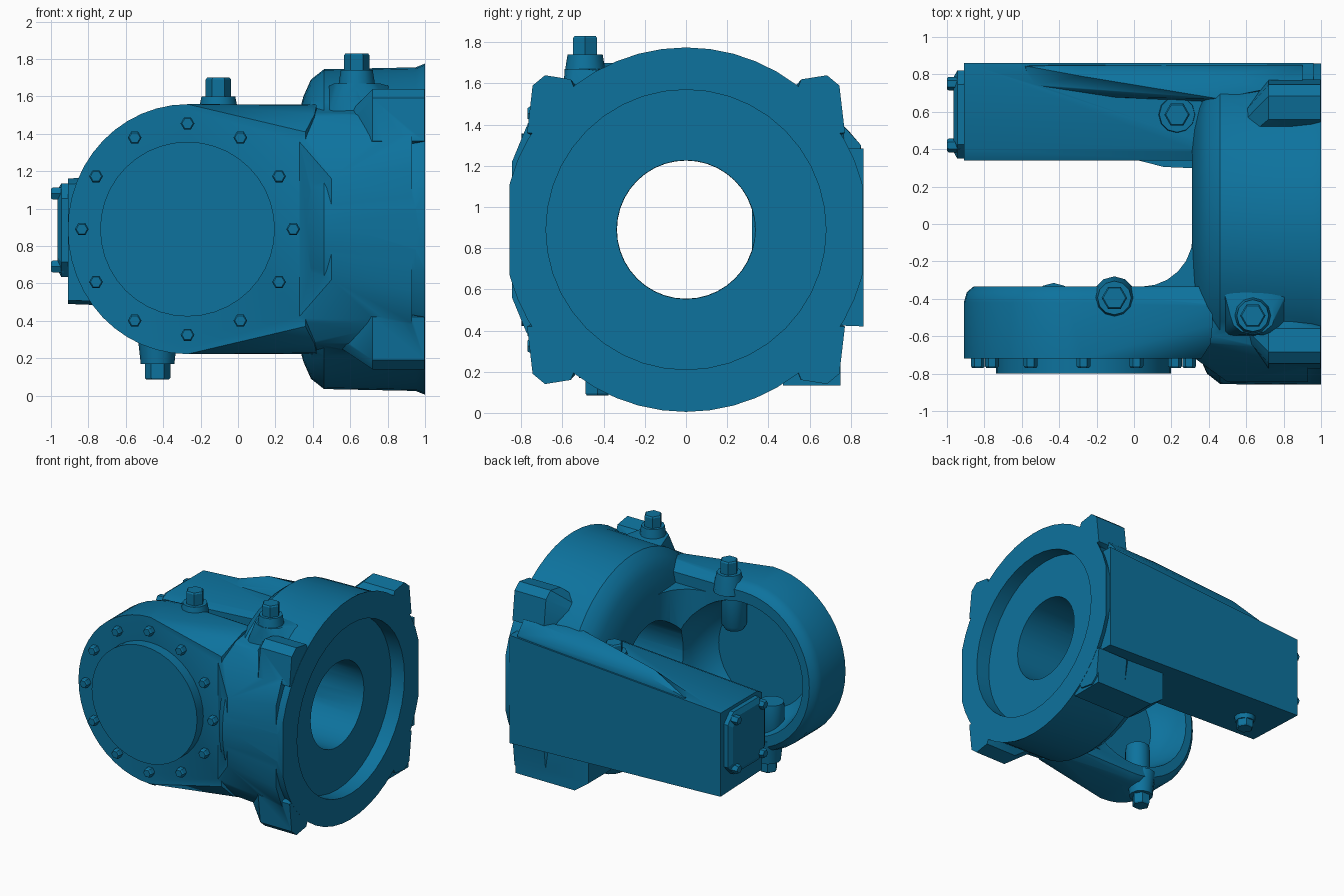
import bpy, bmesh, math
from mathutils import Vector, Matrix

if "Cube" in bpy.data.objects:
    bpy.data.objects.remove(bpy.data.objects["Cube"])

mat = bpy.data.materials.new("blue_paint")
mat.diffuse_color = (0.004, 0.17, 0.34, 1)
mat.use_nodes = True
mat.node_tree.nodes["Principled BSDF"].inputs["Base Color"].default_value = mat.diffuse_color
CZ = 0.89   # height of the main axis


def finish(name, bm):
    bmesh.ops.recalc_face_normals(bm, faces=bm.faces)
    me = bpy.data.meshes.new(name)
    bm.to_mesh(me)
    bm.free()
    me.materials.append(mat)
    ob = bpy.data.objects.new(name, me)
    bpy.context.collection.objects.link(ob)
    return ob


def hull(name, pts):
    bm = bmesh.new()
    for p in pts:
        bm.verts.new(p)
    bmesh.ops.convex_hull(bm, input=bm.verts)
    bmesh.ops.delete(bm, geom=[v for v in bm.verts if not v.link_faces], context='VERTS')
    bmesh.ops.dissolve_limit(bm, angle_limit=0.001, verts=bm.verts, edges=bm.edges)
    return finish(name, bm)


def box(name, x, y, z):
    return hull(name, [(a, b, c) for a in x for b in y for c in z])


def lathe(name, profile, origin, axis, n=12):
    """Turn (distance along axis, radius) points about an axis."""
    bm = bmesh.new()
    m = Matrix.Translation(origin) @ Vector(axis).to_track_quat('Z', 'Y').to_matrix().to_4x4()
    rings = [[bm.verts.new(m @ Vector((r * math.cos(2 * math.pi * i / n),
                                       r * math.sin(2 * math.pi * i / n), h)))
              for i in range(n)] for h, r in profile]
    for a, b in zip(rings, rings[1:]):
        for i in range(n):
            bm.faces.new((a[i], a[(i + 1) % n], b[(i + 1) % n], b[i]))
    bm.faces.new(rings[0])
    bm.faces.new(rings[-1])
    return finish(name, bm)


def prism_z(name, pts, z0, z1):
    bm = bmesh.new()
    f = bm.faces.new([bm.verts.new((x, y, z0)) for x, y in pts])
    g = bmesh.ops.extrude_face_region(bm, geom=[f])
    bmesh.ops.translate(bm, vec=(0, 0, z1 - z0),
                        verts=[v for v in g['geom'] if isinstance(v, bmesh.types.BMVert)])
    return finish(name, bm)


def combine(ob, other, op):
    other.hide_render = True
    mod = ob.modifiers.new("bool", 'BOOLEAN')
    mod.operation, mod.object, mod.solver = op, other, 'EXACT'
    bpy.context.view_layer.objects.active = ob
    bpy.ops.object.modifier_apply(modifier=mod.name)
    bpy.data.objects.remove(other)


def smooth(ob, deg=35):
    bpy.ops.object.select_all(action='DESELECT')
    ob.select_set(True)
    bpy.context.view_layer.objects.active = ob
    bpy.ops.object.shade_smooth_by_angle(angle=math.radians(deg))


# Flanged barrel, flattened on its sides
housing = lathe("housing", [(.31, .52), (.325, .62), (.35, .71), (.39, .80), (.46, .855),
                            (.95, .865), (1, .885)], (0, 0, CZ), (1, 0, 0), 48)
combine(housing, box("side_clip", (0, 2), (-.858, .858), (-1, 3)), 'INTERSECT')

# Front gear arm: stadium plate with a rounded inner rim, edges eased near the barrel
arc = [(math.cos(a), math.sin(a)) for a in
       [math.radians(90 + 180 * i / 24) for i in range(25)]]
pts = []
for y, k in ((-.72, 1), (-.42, 1), (-.365, .975), (-.335, .92)):
    pts += [(-.27 + .64 * k * c, y, CZ + .668 * k * s) for c, s in arc]
for s in (-1, 1):
    pts += [(.36, -.72, CZ + s * .52), (.41, -.64, CZ + s * .615), (.42, -.54, CZ + s * .662),
            (.42, -.43, CZ + s * .667), (.42, -.335, CZ + s * .612)]
combine(housing, hull("gear_arm", pts), 'UNION')
# Smooth shoulder from the arm into the flange
pts = []
for s in (-1, 1):
    pts += [(.30, -.70, CZ + s * .50), (.30, -.62, CZ + s * .61), (.30, -.45, CZ + s * .65),
            (.37, -.725, CZ + s * .46), (.50, -.845, CZ + s * .27), (.93, -.845, CZ + s * .33),
            (.93, -.775, CZ + s * .50), (.93, -.69, CZ + s * .61), (.93, -.50, CZ + s * .69)]
combine(housing, hull("shoulder", pts), 'UNION')

# Curved inner corner between the arm and the barrel
fillet = [(.5, -.6), (0, -.6), (0, -.338)]
fillet += [(.04 + .275 * math.sin(a), -.06 - .275 * math.cos(a))
           for a in [math.radians(i * 15) for i in range(7)]] + [(.5, -.06)]
combine(housing, prism_z("inner_corner", fillet, .36, 1.42), 'UNION')

# Back arm: tapered box section
arm = []
for x, lo, hi in ((-.91, .49, 1.16), (.96, .42, 1.285)):
    arm += [(x, .34, lo + .02), (x, .862, lo), (x, .34, hi - .03), (x, .40, hi), (x, .862, hi)]
combine(housing, hull("back_arm", arm), 'UNION')
combine(housing, hull("back_arm_web", [(x, y, z) for z in (.55, 1.15) for x, y in
        ((0, .4), (.03, .338), (.16, .305), (.4, .295), (.4, .5))]), 'UNION')
# Raised ridge along the outer top edge of the back arm
combine(housing, hull("back_arm_ridge", [(x, y, z) for x, y, z in
        ((-.6, .85, 1.12), (-.58, .845, 1.19), (-.56, .74, 1.17), (-.28, .848, 1.27),
         (-.28, .79, 1.31), (-.3, .68, 1.15), (.45, .848, 1.30), (.45, .79, 1.37),
         (.45, .67, 1.39), (.5, .63, 1.1), (.9, .85, 1.3), (.9, .76, 1.40), (.9, .8, 1.0))]), 'UNION')

# Four corner lugs on the flange
for sy in (-1, 1):
    for sz in (-1, 1):
        x0 = .60 if sz > 0 else .54
        sec = [(.45, .46), (.772, .47), (.745, .60), (.745, .70), (.685, .75), (.56, .73)]
        lug = [(x, sy * y, CZ + sz * z) for x in (.72, .998) for y, z in sec]
        lug += [(x0, sy * y * .82, CZ + sz * z * .84) for y, z in sec]
        combine(housing, hull("lug", lug), 'UNION')
# Squared foot under the back side
combine(housing, hull("foot", [(x, y, z) for y in (.47, .75) for x, z in
        ((.34, .5), (.34, .22), (.46, .132), (.985, .132), (.985, .5))]), 'UNION')

# Stepped recess with the shaft bore, and the gear pocket
combine(housing, lathe("bore", [(.1, .335), (.88, .337), (.8801, .68), (1.2, .68)],
                       (0, 0, CZ), (1, 0, 0), 40), 'DIFFERENCE')
combine(housing, lathe("pocket", [(.12, .40), (.18, .47), (.32, .51), (.42, .54), (.6, .54)],
                       (-.27, -.72, CZ), (0, 1, 0), 40), 'DIFFERENCE')
smooth(housing)

# Bosses inside the gear pocket, under the plugs
for nm, x, z0, z1 in (("upper_boss", -.10, 1.12, 1.5), ("lower_boss", -.43, .29, .62)):
    smooth(lathe(nm, [(z0, .07), (z0 + .04, .095), (z1 - .04, .095), (z1, .09)],
                 (x, -.47, 0), (0, 0, 1), 16))

# Round front cover with its ring of bolts
smooth(lathe("front_cover", [(-.02, .467), (.08, .467)], (-.27, -.72, CZ), (0, -1, 0), 40))


def bolt(name, p, d, r=.037, h=.05):
    lathe(name, [(-.02, r), (h * .8, r), (h, r * .8)], p, d, 6)


for i in range(12):
    a = i * math.pi / 6
    bolt("cover_bolt", (-.27 + .565 * math.cos(a), -.72, CZ + .565 * math.sin(a)), (0, -1, 0))

# End cover on the back arm with bolts
plate = [(.16, .25), (.235, .17), (.235, -.17), (.16, -.25), (-.16, -.25), (-.235, -.17),
         (-.235, .17), (-.16, .25)]
hull("end_cover", [(-.89, .585 + y, .885 + z) for y, z in plate] +
     [(-.945, .585 + y, .885 + z) for y, z in plate] +
     [(-.965, .585 + y * .85, .885 + z * .85) for y, z in plate])
for y in (.42, .75):
    for z in (.69, 1.08):
        bolt("end_bolt", (-.95, y, z), (-1, 0, 0))


# Hex plugs on round seats
def plug(name, p, d, seat_r, seat_h, h):
    smooth(lathe(name + "_seat", [(-.1, seat_r * 1.15), (0, seat_r), (seat_h, seat_r * .9)], p, d, 12))
    lathe(name + "_head", [(0, .068), (h - .01, .068), (h, .06)], p, d, 6)


plug("gear_plug", (-.105, -.395, 1.55), (0, 0, 1), .10, .05, .15)
plug("barrel_plug", (.635, -.49, 1.68), (0, 0, 1), .095, .06, .15)
plug("arm_plug", (.23, .585, 1.20), (0, 0, 1), .105, .05, .12)
plug("drain_plug", (-.43, -.43, .26), (0, 0, -1), .10, .09, .175)
plug("arm_drain_plug", (-.62, .58, .48), (0, 0, -1), .08, .03, .09)

# Cast base that carries the barrel plug
smooth(hull("plug_mount", [(.635 + .12 * math.cos(a), -.49 + .10 * math.sin(a), 1.67)
                           for a in [i * math.pi / 6 for i in range(12)]] +
            [(x, y, z) for x in (.46, .86) for y, z in ((-.60, 1.42), (-.28, 1.64), (-.3, 1.4))]))
